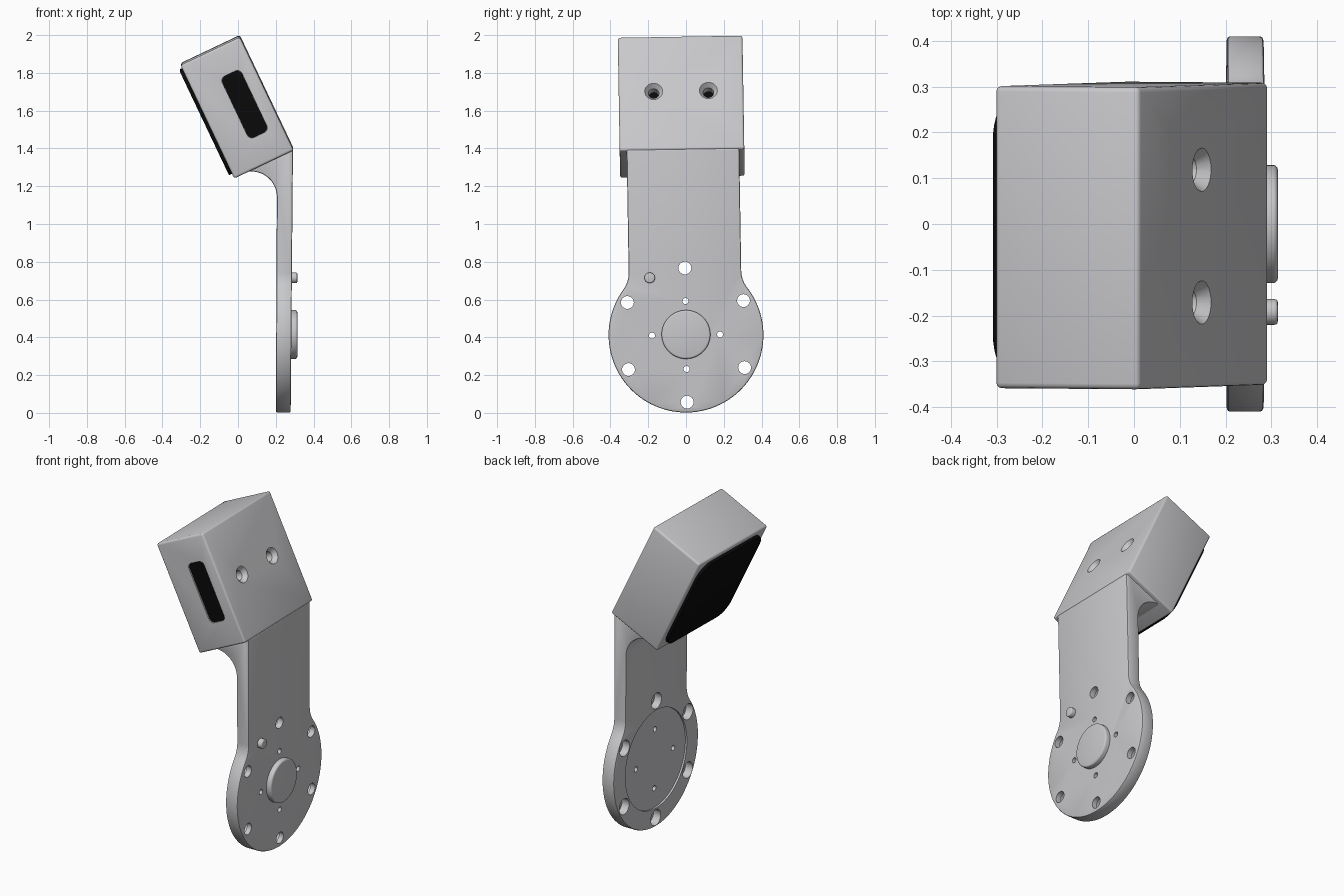
import bpy, bmesh
from math import sin, cos, pi, radians, sqrt, atan2
from mathutils import Matrix, Vector

if "Cube" in bpy.data.objects:
    bpy.data.objects.remove(bpy.data.objects["Cube"], do_unlink=True)


def material(name, rgb):
    m = bpy.data.materials.new(name)
    m.use_nodes = True
    m.diffuse_color = (*rgb, 1)
    m.node_tree.nodes["Principled BSDF"].inputs["Base Color"].default_value = (*rgb, 1)
    return m


GREY = material("light_grey", (0.58, 0.58, 0.6))
BLACK = material("black", (0.003, 0.003, 0.003))

HUB_Z, HUB_R = 0.412, 0.41
TILT = (Matrix.Translation((0, 0, HUB_Z)) @ Matrix.Rotation(radians(0.95), 4, 'X')
        @ Matrix.Translation((0, 0, -HUB_Z)))
HEAD = Matrix.Translation((-0.005, -0.005, 1.621)) @ Matrix.Rotation(radians(-25.4), 4, 'Y')


def finish(name, bm, mat, frame):
    bmesh.ops.recalc_face_normals(bm, faces=bm.faces)
    me = bpy.data.meshes.new(name)
    bm.to_mesh(me)
    bm.free()
    me.transform(TILT @ frame)
    me.materials.append(mat)
    ob = bpy.data.objects.new(name, me)
    bpy.context.collection.objects.link(ob)
    return ob


def prism(name, pts, axis, lo, hi, mat=GREY, frame=Matrix()):
    """Extrude an outline along x (points are y, z) or y (points are x, z)."""
    bm = bmesh.new()
    place = (lambda a, b, t: (t, a, b)) if axis == 'x' else (lambda a, b, t: (a, t, b))
    face = bm.faces.new([bm.verts.new(place(a, b, lo)) for a, b in pts])
    new = bmesh.ops.extrude_face_region(bm, geom=[face])["geom"]
    bmesh.ops.translate(bm, vec=place(0, 0, hi - lo),
                        verts=[v for v in new if isinstance(v, bmesh.types.BMVert)])
    return finish(name, bm, mat, frame)


def rod(name, x0, x1, y, z, r0, r1=None, mat=GREY, frame=Matrix(), n=40):
    """Cylinder or cone along x."""
    bm = bmesh.new()
    m = Matrix.Translation(((x0 + x1) / 2, y, z)) @ Matrix.Rotation(pi / 2, 4, 'Y')
    bmesh.ops.create_cone(bm, cap_ends=True, segments=n, radius1=r0,
                          radius2=r0 if r1 is None else r1, depth=x1 - x0, matrix=m)
    return finish(name, bm, mat, frame)


def arc(cx, cy, r, a0, a1, n):
    return [(cx + r * cos(a0 + (a1 - a0) * i / n), cy + r * sin(a0 + (a1 - a0) * i / n))
            for i in range(n + 1)]


def rounded_rect(cx, cy, w, h, r):
    pts = []
    for i, (sx, sy) in enumerate(((1, 1), (-1, 1), (-1, -1), (1, -1))):
        pts += arc(cx + sx * (w / 2 - r), cy + sy * (h / 2 - r), r, i * pi / 2, (i + 1) * pi / 2, 8)
    return pts


def apply_mod(ob, mod):
    bpy.context.view_layer.objects.active = ob
    bpy.ops.object.modifier_apply(modifier=mod.name)


def combine(ob, other, op='DIFFERENCE'):
    mod = ob.modifiers.new("combine", 'BOOLEAN')
    mod.operation, mod.object, mod.solver = op, other, 'EXACT'
    apply_mod(ob, mod)
    bpy.data.objects.remove(other, do_unlink=True)


def bevel(ob, width, segments=3):
    mod = ob.modifiers.new("bevel", 'BEVEL')
    mod.width, mod.segments, mod.limit_method, mod.angle_limit = width, segments, 'ANGLE', radians(40)
    apply_mod(ob, mod)


# Arm: side profile with curved gusset, trimmed by the keyhole-shaped outline
side = [(0.2, -0.1), (0.278, -0.1), (0.291, 1.395), (0.27, 1.42), (0.02, 1.3)]
side += arc(0.071, 1.148, 0.135, radians(115), 0, 14)
arm = prism("arm", side, 'y', -0.6, 0.6)

half, fil = 0.298, 0.15
fz = sqrt((HUB_R + fil) ** 2 - (half + fil) ** 2)
a = atan2(fz, half + fil)
right = arc(0, HUB_Z, HUB_R, -pi / 2, a, 36)
right += arc(half + fil, HUB_Z + fz, fil, a + pi, pi, 8)[1:] + [(half, 1.6)]
outline = right + [(-y, z) for y, z in reversed(right[1:])]
combine(arm, prism("outline", outline, 'x', -0.5, 0.6), 'INTERSECT')
bevel(arm, 0.008, 2)

# Hub: shallow round recess, six counterbored holes, four small holes
combine(arm, rod("recess", 0.1, 0.213, 0, HUB_Z, 0.298, n=64))
for i in range(6):
    t = pi / 2 + i * pi / 3
    y, z = 0.355 * cos(t), HUB_Z + 0.355 * sin(t)
    combine(arm, rod("hole", 0.1, 0.4, y, z, 0.034, n=24))
    combine(arm, rod("counterbore", 0.1, 0.25, y, z, 0.048, n=24))
for i in range(4):
    t = i * pi / 2
    combine(arm, rod("small_hole", 0.1, 0.4, 0.18 * cos(t), HUB_Z + 0.18 * sin(t), 0.016, n=16))

# Central boss and locating pin
boss = rod("hub_boss", 0.26, 0.314, 0, HUB_Z + 0.003, 0.129, n=56)
bevel(boss, 0.01)
pin = rod("locating_pin", 0.26, 0.314, -0.187, 0.718, 0.028, n=28)
bevel(pin, 0.007)

# Head housing with screw holes and side window pocket
housing = prism("head_housing", [(-0.174, -0.332), (0.174, -0.332), (0.174, 0.332), (-0.174, 0.332)],
                'y', -0.33, 0.33, frame=HEAD)
bevel(housing, 0.012)
parts = [arm, boss, pin, housing]
for s in (-1, 1):
    y = s * 0.145
    combine(housing, rod("shaft", 0.06, 0.16, y, 0.01, 0.028, frame=HEAD, n=28))
    combine(housing, rod("countersink", 0.148, 0.176, y, 0.01, 0.028, 0.049, frame=HEAD, n=28))
    parts.append(rod("screw_socket", 0.05, 0.1, y, 0.01, 0.0285, mat=BLACK, frame=HEAD, n=28))
combine(housing, prism("pocket", rounded_rect(0.044, 0, 0.115, 0.36, 0.028), 'y', -0.4, -0.305, frame=HEAD))
parts.append(prism("side_window", rounded_rect(0.044, 0, 0.114, 0.359, 0.028), 'y', -0.31, -0.322,
                   BLACK, HEAD))

# Dark face panel
panel = prism("face_panel", rounded_rect(0, 0, 0.6, 0.613, 0.09), 'x', -0.192, -0.165, BLACK, HEAD)
bevel(panel, 0.004, 2)
parts.append(panel)

# Smooth round surfaces, keep edges sharp
bpy.ops.object.select_all(action='DESELECT')
for ob in parts:
    ob.select_set(True)
bpy.context.view_layer.objects.active = arm
bpy.ops.object.shade_smooth_by_angle(angle=radians(35))
